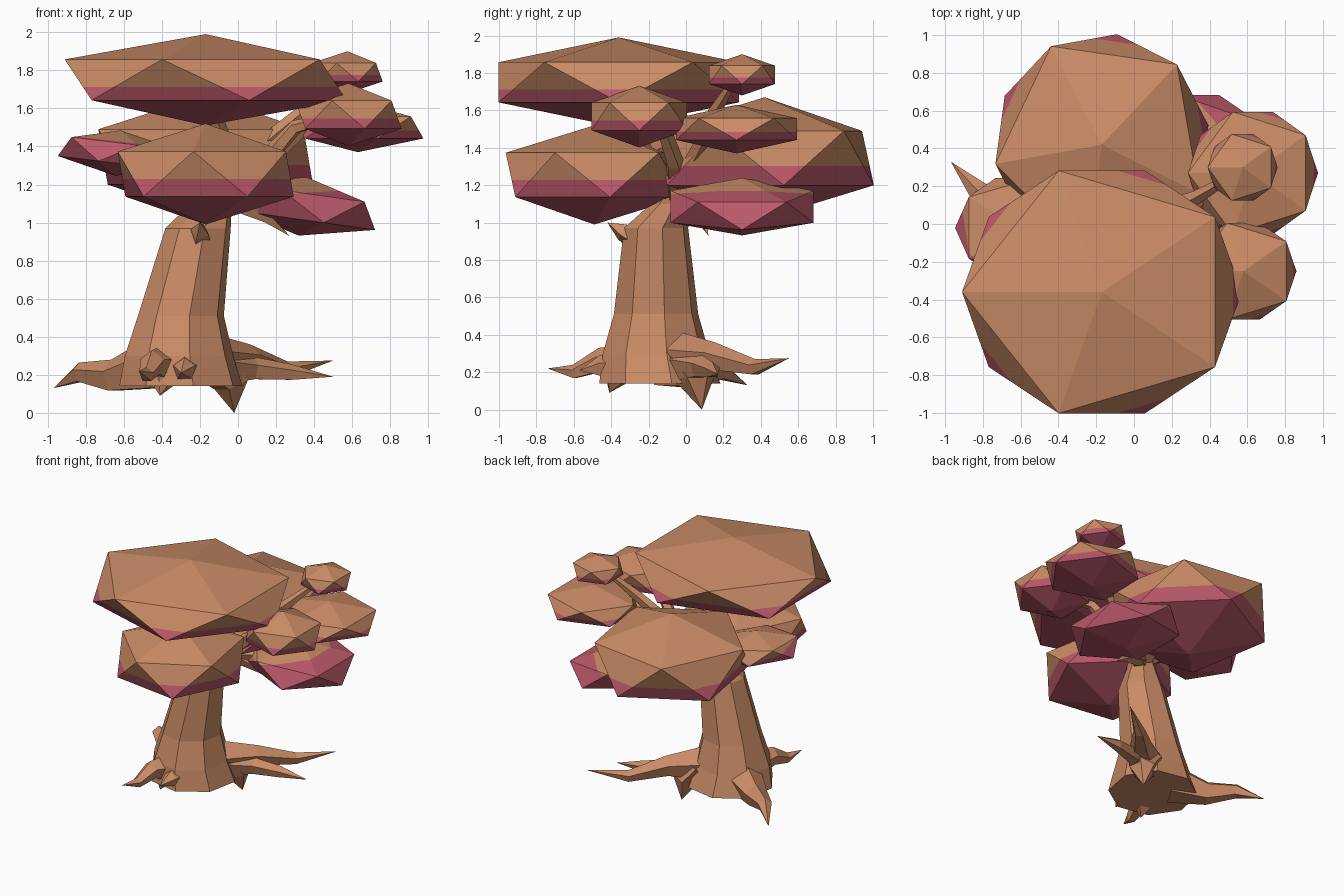
import bpy, bmesh, math
from mathutils import Vector, Matrix

if "Cube" in bpy.data.objects:
    bpy.data.objects.remove(bpy.data.objects["Cube"])


def material(name, rgb):
    m = bpy.data.materials.new(name)
    m.diffuse_color = (*rgb, 1)
    m.use_nodes = True
    m.node_tree.nodes["Principled BSDF"].inputs["Base Color"].default_value = m.diffuse_color
    return m


TAN = material("tan", (0.59, 0.26, 0.133))
PINK = material("pink", (0.50, 0.10, 0.145))


def finish(name, bm, mats):
    mesh = bpy.data.meshes.new(name)
    bmesh.ops.recalc_face_normals(bm, faces=bm.faces)
    bm.to_mesh(mesh)
    bm.free()
    for m in mats:
        mesh.materials.append(m)
    ob = bpy.data.objects.new(name, mesh)
    bpy.context.collection.objects.link(ob)
    return ob


def foliage(name, center, radii, turn=36, tilt=0, split=(0, 0, 1), level=-0.13):
    """Flattened icosahedron; everything under the split plane is pink."""
    bm = bmesh.new()
    h = 1 / math.sqrt(5)
    bm.verts.new((0, 0, 1))
    bm.verts.new((0, 0, -1))
    for i in range(5):
        for z, off in ((h, 0), (-h, 36)):
            a = math.radians(turn + off + 72 * i)
            bm.verts.new((2 * h * math.cos(a), 2 * h * math.sin(a), z))
    bmesh.ops.convex_hull(bm, input=bm.verts[:])
    n = Vector(split).normalized()
    bmesh.ops.bisect_plane(bm, geom=bm.verts[:] + bm.edges[:] + bm.faces[:],
                           plane_co=n * level, plane_no=n)
    for f in bm.faces:
        f.material_index = int(f.calc_center_median().dot(n) < level)
    bm.transform(Matrix.Translation(center)
                 @ Matrix.Rotation(math.radians(tilt), 4, 'Y')
                 @ Matrix.Diagonal((*radii, 1)))
    return finish(name, bm, (TAN, PINK))


def limb(name, points, sides=5, level_rings=False):
    """Loft through (x, y, z, radius) points; radius 0 makes a sharp tip."""
    bm = bmesh.new()
    co = [Vector(p[:3]) for p in points]
    rings = []
    for i, p in enumerate(points):
        d = (co[min(i + 1, len(co) - 1)] - co[max(i - 1, 0)]).normalized()
        if level_rings:
            u, v = Vector((1, 0, 0)), Vector((0, 1, 0))
        else:
            ref = Vector((0, 0, 1)) if abs(d.z) < 0.9 else Vector((1, 0, 0))
            u = d.cross(ref).normalized()
            v = u.cross(d)
        if p[3] == 0:
            rings.append([bm.verts.new(co[i])])
            continue
        rings.append([bm.verts.new(co[i] + p[3] * (u * math.cos(a) + v * math.sin(a)))
                      for a in (2 * math.pi * (k + 0.25) / sides for k in range(sides))])
    for r, s in zip(rings, rings[1:]):
        for k in range(sides):
            j = (k + 1) % sides
            if len(s) == 1:
                bm.faces.new((r[k], r[j], s[0]))
            else:
                bm.faces.new((r[k], r[j], s[j], s[k]))
    for r in (rings[0], rings[-1]):
        if len(r) > 2:
            bm.faces.new(r)
    return finish(name, bm, (TAN,))


# Foliage clumps
foliage("top_foliage", (-0.17, -0.36, 1.75), (0.828, 0.755, 0.24), level=-0.16)
foliage("front_foliage", (-0.17, -0.49, 1.255), (0.525, 0.535, 0.265), turn=46, level=-0.1)
foliage("back_foliage", (-0.17, 0.42, 1.345), (0.64, 0.66, 0.325), turn=46)
foliage("small_top_foliage", (0.575, 0.30, 1.79), (0.207, 0.207, 0.11))
foliage("right_foliage", (0.63, 0.27, 1.50), (0.385, 0.38, 0.13))
foliage("front_right_foliage", (0.58, -0.25, 1.567), (0.313, 0.30, 0.165))
foliage("low_right_foliage", (0.34, 0.30, 1.085), (0.44, 0.45, 0.155), tilt=8,
        split=(-0.5, 0, 0.85), level=0.4)
foliage("left_foliage", (-0.63, -0.02, 1.365), (0.35, 0.31, 0.12), turn=0, tilt=7,
        split=(0.1, 0.5, 0.85), level=0.1)

# Trunk
limb("trunk", [(-0.30, -0.14, 0.14, 0.33), (-0.31, -0.16, 0.30, 0.29),
               (-0.30, -0.16, 0.51, 0.23), (-0.21, -0.16, 0.97, 0.175),
               (-0.14, -0.08, 1.10, 0.11), (-0.06, 0.00, 1.25, 0.07)], 8, True)

# Branches reaching into the clumps
fork = (-0.10, -0.04, 1.14, 0.075)
branches = {
    "small_top": [fork, (0.10, 0.06, 1.38, 0.05), (0.33, 0.14, 1.57, 0.04), (0.57, 0.28, 1.80, 0.015)],
    "right": [fork, (0.14, 0.04, 1.32, 0.055), (0.32, 0.12, 1.48, 0.045), (0.62, 0.27, 1.52, 0.02)],
    "front_right": [fork, (0.14, -0.06, 1.32, 0.05), (0.30, -0.12, 1.50, 0.04), (0.55, -0.24, 1.57, 0.02)],
    "top": [fork, (-0.08, -0.12, 1.40, 0.06), (-0.16, -0.30, 1.68, 0.03)],
    "back": [fork, (-0.10, 0.14, 1.24, 0.06), (-0.15, 0.40, 1.35, 0.03)],
    "left": [fork, (-0.32, -0.05, 1.28, 0.05), (-0.62, -0.02, 1.37, 0.02)],
    "front": [fork, (-0.17, -0.28, 1.18, 0.05), (-0.17, -0.48, 1.25, 0.03)],
    "low_right": [fork, (0.10, 0.10, 1.12, 0.05), (0.33, 0.28, 1.08, 0.02)],
}
for key, path in branches.items():
    limb(key + "_branch", path)
limb("right_twig", [(-0.06, 0.0, 1.12, 0.05), (0.15, 0.08, 1.03, 0.035), (0.27, 0.12, 0.93, 0)], 4)
limb("front_stub", [(-0.20, -0.25, 0.90, 0.07), (-0.20, -0.34, 0.95, 0.05), (-0.20, -0.42, 1.0, 0)], 4)

# Roots
roots = {
    "left": [(-0.44, -0.08, 0.25, 0.15), (-0.66, 0.05, 0.19, 0.09), (-0.83, 0.18, 0.21, 0.055), (-0.97, 0.33, 0.13, 0)],
    "back_right": [(-0.15, -0.05, 0.28, 0.14), (0.06, 0.15, 0.28, 0.08), (0.26, 0.37, 0.225, 0.045), (0.50, 0.55, 0.275, 0)],
    "right": [(-0.15, -0.05, 0.24, 0.12), (0.08, 0.08, 0.23, 0.065), (0.28, 0.14, 0.21, 0.045), (0.50, 0.17, 0.19, 0)],
    "front": [(-0.38, -0.28, 0.24, 0.12), (-0.45, -0.46, 0.26, 0.07), (-0.48, -0.60, 0.20, 0.04), (-0.52, -0.74, 0.22, 0)],
    "small_front": [(-0.28, -0.32, 0.22, 0.09), (-0.28, -0.46, 0.23, 0.06), (-0.30, -0.57, 0.21, 0)],
    "front_down": [(-0.38, -0.30, 0.24, 0.12), (-0.40, -0.38, 0.18, 0.08), (-0.41, -0.41, 0.09, 0)],
    "down": [(-0.12, 0.0, 0.26, 0.13), (-0.03, 0.06, 0.16, 0.10), (-0.02, 0.085, 0.0, 0)],
}
for key, path in roots.items():
    limb(key + "_root", path)
